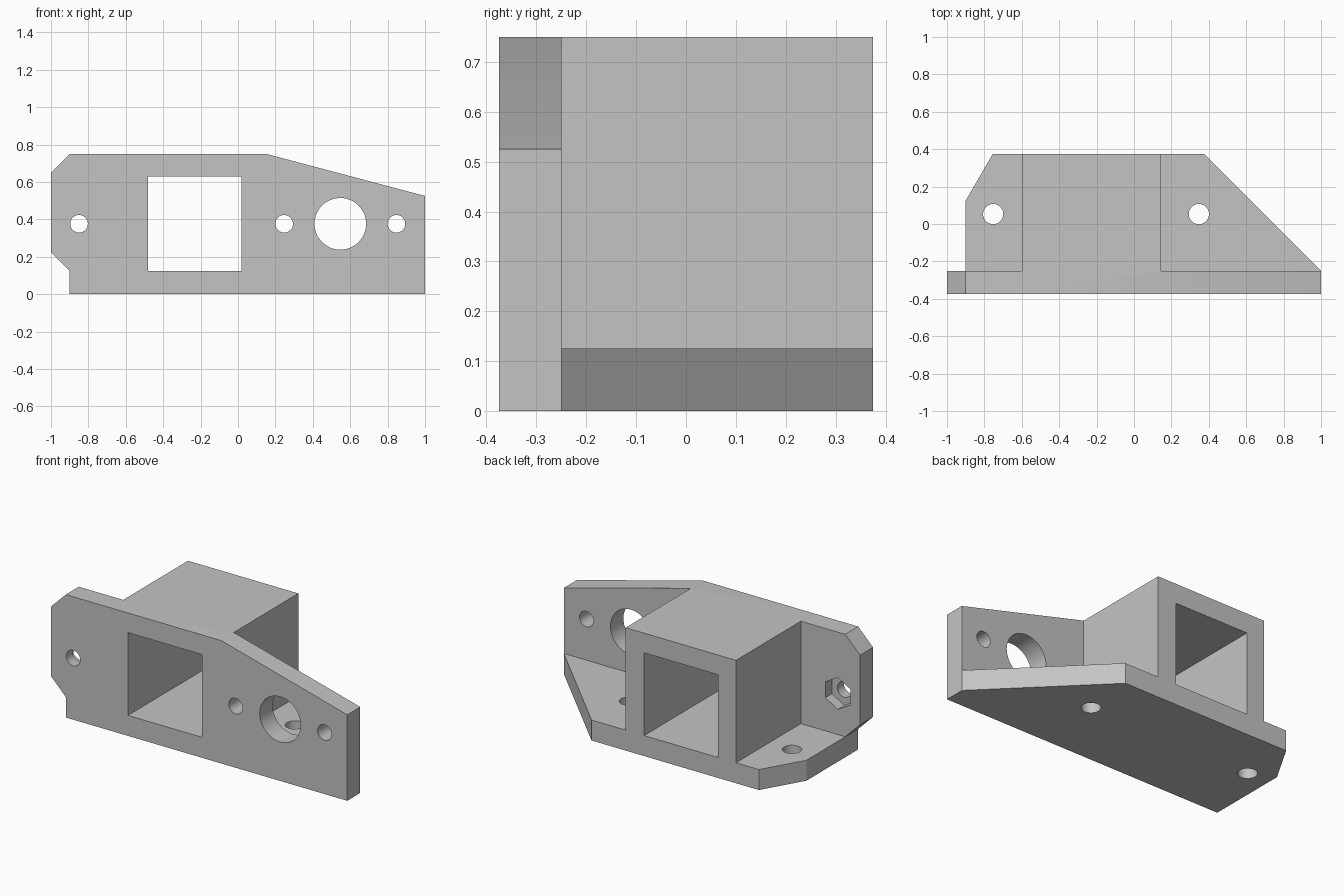
import bpy
import bmesh
import math
from mathutils import Vector

if "Cube" in bpy.data.objects:
    bpy.data.objects.remove(bpy.data.objects["Cube"], do_unlink=True)

grey = bpy.data.materials.new("light grey")
grey.use_nodes = True
COLOUR = (0.55, 0.55, 0.55, 1)
grey.diffuse_color = COLOUR
grey.node_tree.nodes["Principled BSDF"].inputs["Base Color"].default_value = COLOUR


def prism(name, outline, axis, low, high):
    """Extrude a flat outline from low to high along the y or z axis."""
    def place(a, b, d):
        return Vector((a, d, b)) if axis == "y" else Vector((a, b, d))
    bm = bmesh.new()
    face = bm.faces.new([bm.verts.new(place(a, b, low)) for a, b in outline])
    side = bmesh.ops.extrude_face_region(bm, geom=[face])
    moved = [g for g in side["geom"] if isinstance(g, bmesh.types.BMVert)]
    bmesh.ops.translate(bm, verts=moved, vec=place(0, 0, high - low))
    bmesh.ops.recalc_face_normals(bm, faces=bm.faces)
    mesh = bpy.data.meshes.new(name)
    bm.to_mesh(mesh)
    bm.free()
    mesh.materials.append(grey)
    obj = bpy.data.objects.new(name, mesh)
    bpy.context.collection.objects.link(obj)
    return obj


def rectangle(x0, x1, z0, z1):
    return [(x0, z0), (x1, z0), (x1, z1), (x0, z1)]


def ring(x, y, radius, sides=48):
    """Regular outline with a corner pointing up."""
    turns = [math.tau * i / sides for i in range(sides)]
    return [(x + radius * math.sin(t), y + radius * math.cos(t)) for t in turns]


def combine(target, tool, operation):
    """Apply a boolean and remove the tool object."""
    mod = target.modifiers.new("combine", "BOOLEAN")
    mod.operation, mod.solver, mod.object = operation, "EXACT", tool
    bpy.context.view_layer.objects.active = target
    bpy.ops.object.modifier_apply(modifier=mod.name)
    bpy.data.objects.remove(tool, do_unlink=True)


# Upright front plate with clipped corners and a sloping top
FRONT, BACK, THICK, TOP = -0.375, 0.375, 0.125, 0.75
INNER = FRONT + THICK
bracket = prism("mounting_bracket", [
    (-0.9, 0), (1, 0), (1, 0.525), (0.15, TOP), (-0.9, TOP),
    (-1, 0.65), (-1, 0.225), (-0.9, THICK)], "y", FRONT, INNER)

# Base plate and central square tube
base = prism("base_plate", [
    (-0.9, FRONT), (1, FRONT), (1, INNER), (0.375, BACK),
    (-0.755, BACK), (-0.9, 0.125)], "z", 0, THICK)
tube = prism("square_tube", rectangle(-0.6, 0.145, 0, TOP), "y", FRONT, BACK)
for part in (base, tube):
    combine(bracket, part, "UNION")

# Tube opening, front holes, and the hexagonal nut pocket behind one hole
cutters = [prism("tube_opening", rectangle(-0.48, 0.02, THICK, 0.63), "y", -1, 1)]
for x, radius in ((-0.85, 0.047), (0.247, 0.047), (0.547, 0.138), (0.847, 0.047)):
    cutters.append(prism("front_hole", ring(x, 0.376, radius), "y", -0.5, -0.2))
cutters.append(prism("nut_pocket", ring(-0.85, 0.376, 0.097, 6), "y", INNER - 0.063, -0.2))

# Screw holes through the base
for x in (-0.753, 0.347):
    cutters.append(prism("base_hole", ring(x, 0.053, 0.054), "z", -0.1, 0.2))
for cutter in cutters:
    combine(bracket, cutter, "DIFFERENCE")

# Merge the flat faces left by the joins
bm = bmesh.new()
bm.from_mesh(bracket.data)
bmesh.ops.remove_doubles(bm, verts=bm.verts, dist=0.0001)
bmesh.ops.dissolve_limit(bm, angle_limit=math.radians(1), verts=bm.verts, edges=bm.edges)
bm.to_mesh(bracket.data)
bm.free()

bpy.ops.object.select_all(action="DESELECT")
bracket.select_set(True)
bpy.context.view_layer.objects.active = bracket
bpy.ops.object.shade_smooth_by_angle(angle=math.radians(30))
